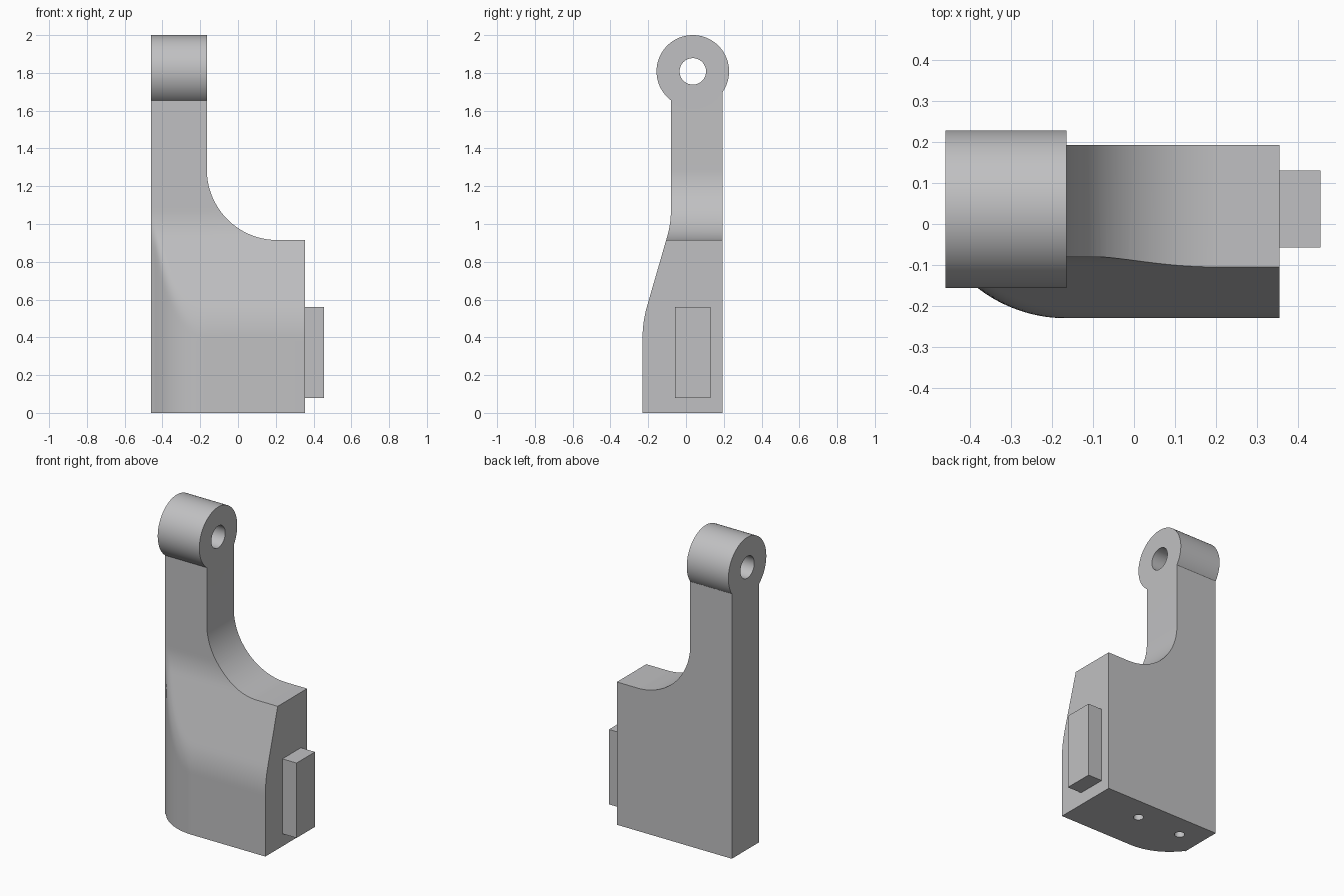
import bpy, bmesh, math
from mathutils import Matrix

cube = bpy.data.objects.get("Cube")
if cube:
    bpy.data.objects.remove(cube, do_unlink=True)

grey = bpy.data.materials.new("plain grey")
grey.use_nodes = True
colour = (0.53, 0.53, 0.54, 1)
grey.diffuse_color = colour
grey.node_tree.nodes["Principled BSDF"].inputs["Base Color"].default_value = colour

LEFT, STEM, RIGHT = -0.46, -0.165, 0.355
BACK, FRONT, STEM_FRONT = 0.193, -0.23, -0.08
EYE_Y, EYE_Z = 0.036, 1.808


def make(name, bm):
    bmesh.ops.recalc_face_normals(bm, faces=bm.faces)
    mesh = bpy.data.meshes.new(name)
    bm.to_mesh(mesh)
    bm.free()
    mesh.materials.append(grey)
    ob = bpy.data.objects.new(name, mesh)
    bpy.context.collection.objects.link(ob)
    return ob


def cylinder(name, radius, depth, centre, along_x=False, sides=64):
    bm = bmesh.new()
    turn = Matrix.Rotation(math.pi / 2, 4, "Y") if along_x else Matrix()
    bmesh.ops.create_cone(bm, cap_ends=True, segments=sides, radius1=radius, radius2=radius,
                          depth=depth, matrix=Matrix.Translation(centre) @ turn)
    return make(name, bm)


def box(name, lo, hi):
    bm = bmesh.new()
    size = [b - a for a, b in zip(lo, hi)]
    centre = [(a + b) / 2 for a, b in zip(lo, hi)]
    bmesh.ops.create_cube(bm, size=1, matrix=Matrix.Translation(centre) @ Matrix.Diagonal((*size, 1)))
    return make(name, bm)


def combine(target, tool, operation):
    mod = target.modifiers.new(operation.lower(), "BOOLEAN")
    mod.operation, mod.solver, mod.object = operation, "EXACT", tool
    bpy.context.view_layer.objects.active = target
    bpy.ops.object.modifier_apply(modifier=mod.name)
    bpy.data.objects.remove(tool, do_unlink=True)


def soft_max(a, b, k):
    h = max(k - abs(a - b), 0) / k
    return max(a, b) + h * h * k / 4


def front_depth(x, z):
    # Rounded left corner, blended into the sloping front and then the stem
    r = 0.355
    dx = min(x - STEM, 0)
    corner = FRONT + r - math.sqrt(r * r - dx * dx)
    slope = -0.105 + 0.289 * (z - 0.915)
    return -soft_max(-soft_max(corner, slope, 0.025), -STEM_FRONT, 0.02)


# Body: a block with a sculpted front
xs = [LEFT + (STEM - LEFT) * i / 24 for i in range(25)] + [RIGHT + 0.05]
zs = [0, 0.3] + [0.3 + 0.8 * i / 50 for i in range(1, 51)] + [1.705]
bm = bmesh.new()
grid = [[bm.verts.new((x, front_depth(x, z), z)) for z in zs] for x in xs]
for a, b in zip(grid, grid[1:]):
    for j in range(len(zs) - 1):
        bm.faces.new((a[j], b[j], b[j + 1], a[j + 1]))
c = [bm.verts.new((x, BACK, z)) for x, z in
     ((xs[0], 0), (xs[-1], 0), (xs[-1], zs[-1]), (xs[0], zs[-1]))]
bm.faces.new(c)
bm.faces.new([col[0] for col in grid] + [c[1], c[0]])
bm.faces.new([col[-1] for col in grid] + [c[2], c[3]])
bm.faces.new(grid[0] + [c[3], c[0]])
bm.faces.new(grid[-1] + [c[2], c[1]])
body = make("body", bm)

# Cut away the space beside the stem, with a quarter-round shoulder
outline = [(RIGHT, -0.1), (RIGHT, 0.915)]
for i in range(33):
    t = math.pi / 2 * (1 + i / 32)
    outline.append((0.208 + 0.373 * math.cos(t), 1.288 - 0.373 * math.sin(t)))
outline += [(STEM, 1.9), (0.6, 1.9), (0.6, -0.1)]
bm = bmesh.new()
face = bm.faces.new([bm.verts.new((x, -0.5, z)) for x, z in outline])
ext = bmesh.ops.extrude_face_region(bm, geom=[face])
bmesh.ops.translate(bm, vec=(0, 1, 0), verts=[v for v in ext["geom"] if isinstance(v, bmesh.types.BMVert)])
combine(body, make("shoulder_cutter", bm), "DIFFERENCE")

# Eye at the top of the stem, with its cross hole
mid = (LEFT + STEM) / 2
combine(body, cylinder("eye", 0.192, STEM - LEFT, (mid, EYE_Y, EYE_Z), True, 96), "UNION")
combine(body, cylinder("eye_hole", 0.07, 1, (mid, EYE_Y, EYE_Z), True), "DIFFERENCE")

# Two pin holes in the underside
for x in (-0.309, 0.004):
    combine(body, cylinder("pin_hole", 0.03, 0.6, (x, 0.045, 0), sides=32), "DIFFERENCE")

# Side tab
box("side_tab", (RIGHT, -0.057, 0.08), (RIGHT + 0.1, 0.13, 0.56))

bpy.ops.object.select_all(action="DESELECT")
body.select_set(True)
bpy.context.view_layer.objects.active = body
bpy.ops.object.shade_smooth_by_angle(angle=math.radians(25))
